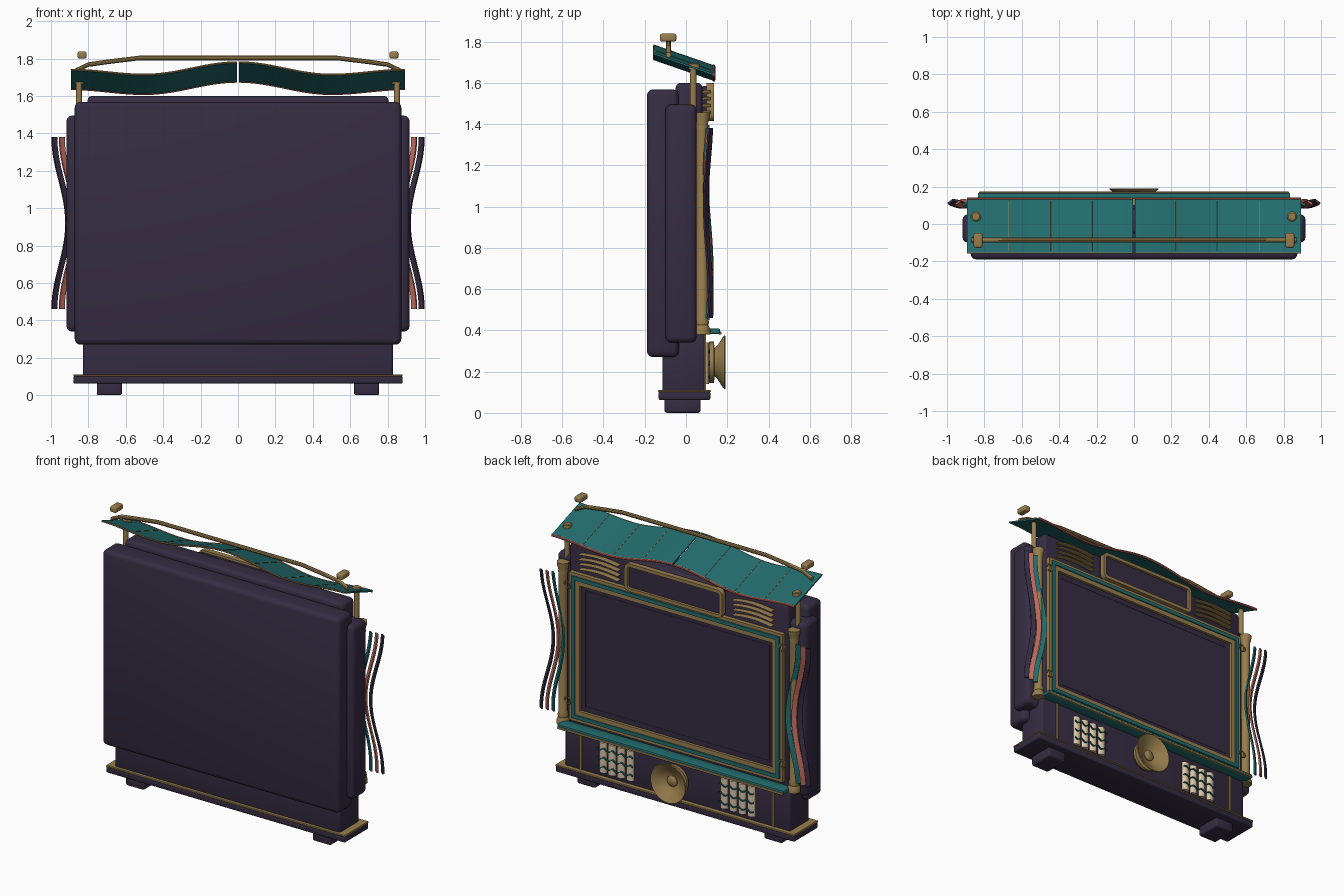
import bpy, bmesh, math
from mathutils import Vector

if "Cube" in bpy.data.objects:
    bpy.data.objects.remove(bpy.data.objects["Cube"])

def material(name, col):
    m = bpy.data.materials.new(name)
    m.diffuse_color = (*col, 1)
    m.use_nodes = True
    m.node_tree.nodes["Principled BSDF"].inputs["Base Color"].default_value = m.diffuse_color
    return m

PURPLE = material("dark purple", (0.036, 0.025, 0.055))
GOLD = material("aged gold", (0.32, 0.21, 0.075))
TEAL = material("teal", (0.016, 0.15, 0.155))
CORAL = material("coral", (0.50, 0.145, 0.105))
CREAM = material("cream", (0.68, 0.56, 0.38))

def finish(name, bm, mat):
    bmesh.ops.recalc_face_normals(bm, faces=bm.faces)
    me = bpy.data.meshes.new(name)
    bm.to_mesh(me)
    bm.free()
    me.materials.append(mat)
    ob = bpy.data.objects.new(name, me)
    bpy.context.collection.objects.link(ob)
    return ob

def box(name, x0, x1, y0, y1, z0, z1, mat, bevel=0.0, seg=3):
    bm = bmesh.new()
    bmesh.ops.create_cube(bm, size=1)
    for v in bm.verts:
        v.co = Vector(((x0 + x1) / 2 + v.co.x * (x1 - x0),
                       (y0 + y1) / 2 + v.co.y * (y1 - y0),
                       (z0 + z1) / 2 + v.co.z * (z1 - z0)))
    if bevel:
        bmesh.ops.bevel(bm, geom=bm.edges[:], offset=bevel, segments=seg,
                        profile=0.5, affect='EDGES')
    return finish(name, bm, mat)

def bridge(bm, rings, closed_rings=False):
    pairs = list(zip(rings, rings[1:]))
    if closed_rings:
        pairs.append((rings[-1], rings[0]))
    for a, b in pairs:
        n = len(a)
        for i in range(n):
            bm.faces.new((a[i], a[(i + 1) % n], b[(i + 1) % n], b[i]))

def lathe(name, profile, origin, axis, mat, n=24):
    """Turn (radius, distance) pairs round the z or y axis."""
    bm = bmesh.new()
    rings = []
    for r, h in profile:
        ring = []
        for i in range(n):
            a = math.tau * i / n
            p = (r * math.cos(a), r * math.sin(a), h) if axis == 'z' else (r * math.cos(a), h, r * math.sin(a))
            ring.append(bm.verts.new(Vector(origin) + Vector(p)))
        rings.append(ring)
    bridge(bm, rings)
    bm.faces.new(rings[0])
    bm.faces.new(rings[-1])
    return finish(name, bm, mat)

def strip(name, pts, side, up, mat, n=8):
    """Sweep an ellipse (n sides, or a flat bar with n=4) with fixed half axes along points."""
    bm = bmesh.new()
    off = math.pi / 4 if n == 4 else 0
    k = math.sqrt(2) if n == 4 else 1
    rings = [[bm.verts.new(Vector(p) + k * (Vector(side) * math.cos(off + math.tau * i / n)
              + Vector(up) * math.sin(off + math.tau * i / n))) for i in range(n)] for p in pts]
    bridge(bm, rings)
    bm.faces.new(rings[0])
    bm.faces.new(rings[-1])
    return finish(name, bm, mat)

def frame(name, hx, z0, z1, w, y0, y1, mat, r=0.0):
    """Rectangular frame with optional rounded corners, facing +y."""
    bm = bmesh.new()
    def loop(d, y):
        rr = max(r - d, 0.0)
        out = []
        for k, (sx, z, sz) in enumerate(((1, z1, 1), (-1, z1, 1), (-1, z0, -1), (1, z0, -1))):
            for j in range(6 if r else 1):
                a = math.pi / 2 * (k + j / 5)
                out.append(bm.verts.new((sx * (hx - d - rr) + rr * math.cos(a), y,
                                         z - sz * (d + rr) + rr * math.sin(a))))
        return out
    bridge(bm, [loop(0, y0), loop(0, y1), loop(w, y1), loop(w, y0)], True)
    return finish(name, bm, mat)

# Cabinet body
box("rear_housing", -.873, .873, -.19, -.035, .27, 1.568, PURPLE, .03)
box("middle_housing", -.917, .917, -.10, .052, .34, 1.495, PURPLE, .03)
box("main_body", -.805, .805, -.05, .08, .33, 1.60, PURPLE, .025)
box("lower_cabinet", -.828, .828, -.113, .09, .10, .39, PURPLE, .012)
box("base_slab", -.88, .88, -.133, .118, .062, .105, PURPLE, .01)
box("base_gold_trim", -.88, .88, -.135, .121, .10, .112, GOLD, .004, 1)

# Screen with nested frames
frame("outer_gold_frame", .785, .43, 1.415, .02, .05, .107, GOLD)
frame("teal_frame", .765, .45, 1.395, .025, .05, .115, TEAL)
frame("inner_gold_frame", .74, .475, 1.37, .03, .05, .108, GOLD)
box("screen", -.715, .715, .06, .09, .50, 1.345, PURPLE)
frame("screen_inner_edge", .68, .535, 1.31, .006, .08, .092, PURPLE)

# Sign plate and front ledge
frame("sign_frame", .36, 1.415, 1.60, .022, .10, .135, GOLD, .035)
box("sign_panel", -.345, .345, .08, .118, 1.43, 1.585, PURPLE)
box("ledge", -.835, .835, .08, .165, .383, .408, TEAL, .006, 2)
box("ledge_gold_lip", -.83, .83, .158, .173, .38, .394, GOLD, .005, 2)

# Horn speaker
lathe("horn_drum", [(.075, .085), (.10, .115), (.10, .135), (.06, .14)], (0, 0, .245), 'y', GOLD, 32)
lathe("horn_bell", [(.05, .10), (.06, .13), (.085, .155), (.125, .18), (.132, .187), (.128, .191),
                    (.116, .184), (.075, .16), (.048, .142), (.02, .137)], (0, 0, .245), 'y', GOLD, 40)
lathe("horn_hub", [(.036, .13), (.036, .147), (.022, .156), (.005, .159)], (0, 0, .245), 'y', GOLD)

for s, side in ((-1, "left"), (1, "right")):
    def span(a, b):
        return min(s * a, s * b), max(s * a, s * b)
    box(side + "_foot", *span(.62, .755), -.105, .07, 0, .07, PURPLE, .012)
    box(side + "_lower_strip", *span(.70, .715), .085, .097, .11, .38, GOLD)
    # Turned column, awning post and finial
    lathe(side + "_column", [(.04, .38), (.04, .405), (.03, .425), (.034, .44), (.027, .46), (.027, 1.37),
                             (.03, 1.39), (.028, 1.40), (.036, 1.43), (.038, 1.455)],
          (s * .85, .078, 0), 'z', GOLD)
    lathe(side + "_awning_post", [(.016, 1.40), (.016, 1.675)], (s * .85, .035, 0), 'z', GOLD, 12)
    lathe(side + "_post_cap", [(.027, 1.665), (.027, 1.69), (.02, 1.695)], (s * .845, .04, 0), 'z', GOLD, 16)
    box(side + "_rail_block", *span(.81, .857), -.127, -.047, 1.80, 1.838, GOLD, .01)
    # Thin curved vent bars beside the sign
    for k in range(4):
        pts = [(s * (.42 + .29 * i / 10), .10, 1.45 + .033 * k + .014 * math.sin(math.pi * i / 10)) for i in range(11)]
        strip(f"{side}_vent_bar_{k}", pts, (0, .02, 0), (0, 0, .0028), GOLD, 6)
    # Pleated cloth panel with wavy bands
    for k in range(4):
        lathe(f"{side}_cloth_pleat_{k}", [(.029, .14), (.029, .34)], (s * (.345 + .067 * k), .082, 0), 'z', CREAM, 12)
    for k in range(3):
        pts = [(s * (.315 + .26 * i / 24), .113, .18 + .06 * k + .008 * math.sin(i * 1.05)) for i in range(25)]
        strip(f"{side}_cloth_band_{k}", pts, (0, .004, 0), (0, 0, .004), TEAL, 4)
    # Small scroll hooks at the frame corners
    for k, z in enumerate((.56, 1.33)):
        pts = [(s * .79 + .022 * math.cos(a), .115, z + .022 * math.sin(a)) for a in
               [math.tau * i / 14 for i in range(12)]]
        strip(f"{side}_hook_{k}", pts, (.006, 0, .003), (0, .006, 0), GOLD, 6)
    # Hanging wavy ribbons, slightly turned outward
    for k, (mat, x0) in enumerate(((TEAL, .873), (CORAL, .913), (PURPLE, .953))):
        pts = []
        for i in range(33):
            t = i / 32
            x = x0 - .008 + .037 * math.cos(math.tau * t)
            pts.append((s * x, .108 + .012 * math.sin(math.tau * t + k * .5), .46 + .92 * t))
        strip(f"{side}_ribbon_{k}", pts, (s * .013, -.009, 0), (s * .003, .0045, 0), mat, 4)

# Awning in two sagging halves, with trims and ribs
def sag(x):
    x = abs(x)
    if x < .5:
        return 1.747 + .033 * math.cos(math.pi * x / .5)
    return 1.714 + .013 * (1 - math.cos(math.pi * min((x - .5) / .39, 1)))

def awning_point(x, u, lift=0):
    return (x, -.155 + .29 * u, sag(x) - .1 * u + lift)

for s, side in ((-1, "left"), (1, "right")):
    xs = [s * (.005 + .888 * i / 32) for i in range(33)]
    bm = bmesh.new()
    rings = [[bm.verts.new(awning_point(x, u, l)) for u, l in ((0, .005), (1, .005), (1, -.005), (0, -.005))] for x in xs]
    bridge(bm, rings)
    bm.faces.new(rings[0])
    bm.faces.new(rings[-1])
    finish(side + "_awning", bm, TEAL)
    strip(side + "_awning_front_trim", [awning_point(x, 1) for x in xs], (0, .007, 0), (0, 0, .009), CORAL)
    strip(side + "_awning_back_trim", [awning_point(x, 0) for x in xs], (0, .004, 0), (0, 0, .006), GOLD, 6)
    for k, x in enumerate((.225, .447, .67)):
        strip(f"{side}_awning_rib_{k}", [awning_point(s * x, .04, .003), awning_point(s * x, .96, .003)],
              (.003, 0, 0), (0, 0, .004), GOLD, 6)

# Rail above the awning
half = [(.87, 1.735), (.80, 1.768), (.70, 1.782), (.53, 1.803), (.25, 1.803)]
path = [(-x, z) for x, z in half] + [(x, z) for x, z in reversed(half)]
strip("top_rail", [(x, -.085, z) for x, z in path], (0, .013, 0), (0, 0, .013), GOLD, 10)

# Smooth shading with sharp edges kept
for ob in bpy.context.collection.objects:
    ob.select_set(True)
    bpy.context.view_layer.objects.active = ob
bpy.ops.object.shade_smooth_by_angle(angle=math.radians(35))
